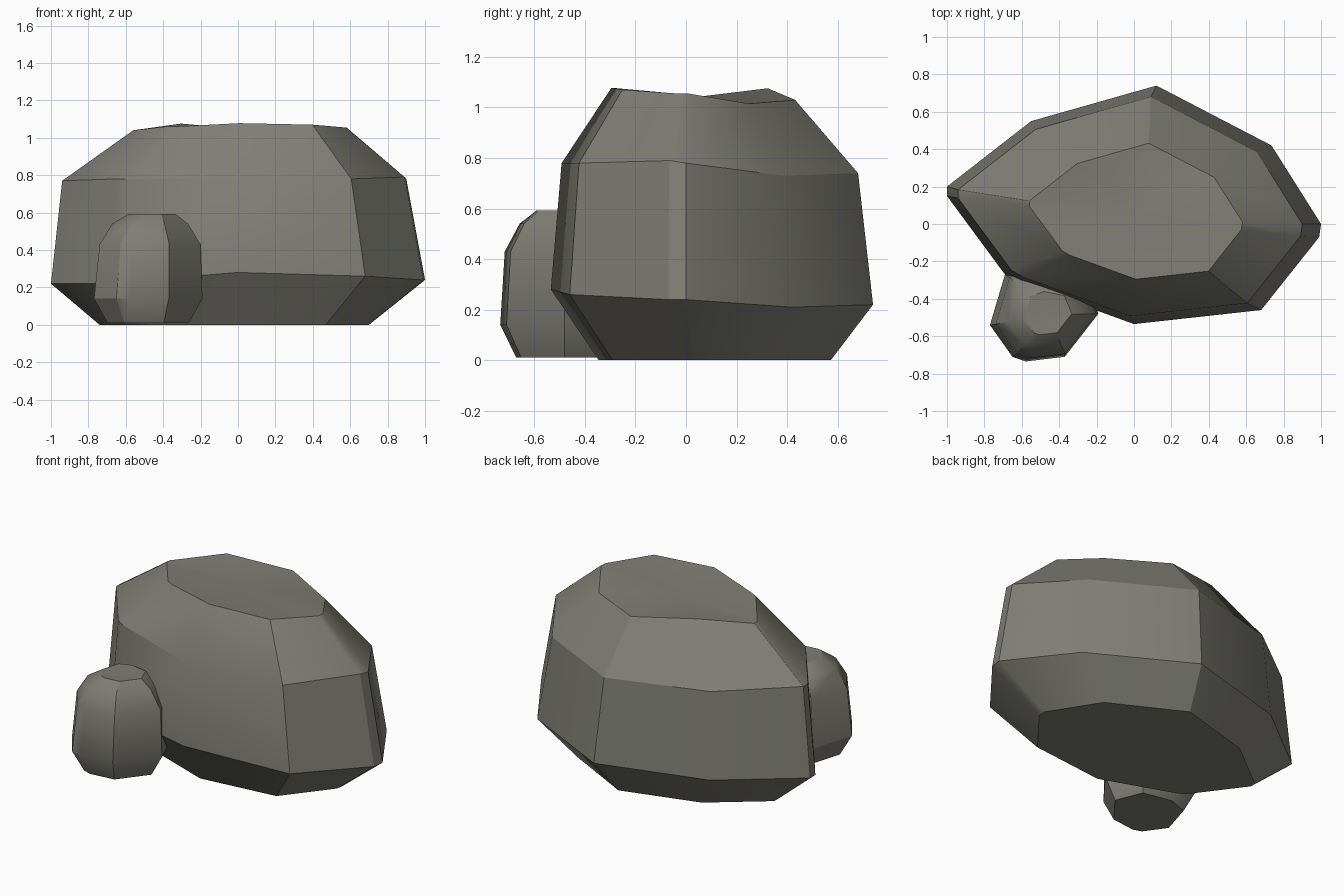
import bpy, bmesh, math

cube = bpy.data.objects.get("Cube")
if cube:
    bpy.data.objects.remove(cube, do_unlink=True)

stone = bpy.data.materials.new("grey_stone")
stone.use_nodes = True
colour = (0.21, 0.207, 0.18, 1)
stone.diffuse_color = colour
bsdf = stone.node_tree.nodes["Principled BSDF"]
bsdf.inputs["Base Color"].default_value = colour
bsdf.inputs["Roughness"].default_value = 0.9


def make_rock(name, outline, centre, rings, crown, angle):
    """Loft scaled copies of an outline; each ring is (scale, dx, dy, heights)."""
    bm = bmesh.new()
    n = len(outline)
    loops = []
    for scale, dx, dy, heights in rings:
        if not isinstance(heights, list):
            heights = [heights] * n
        loops.append([bm.verts.new((centre[0] + x * scale + dx,
                                    centre[1] + y * scale + dy, z))
                      for (x, y), z in zip(outline, heights)])
    for low, high in zip(loops, loops[1:]):
        for i in range(n):
            j = (i + 1) % n
            bm.faces.new((low[i], low[j], high[j], high[i]))
    bm.faces.new(loops[0][::-1])
    # shallow crown fanned from one point
    tip = bm.verts.new(crown)
    for i in range(n):
        bm.faces.new((loops[-1][i], loops[-1][(i + 1) % n], tip))
    bmesh.ops.recalc_face_normals(bm, faces=bm.faces)
    mesh = bpy.data.meshes.new(name)
    bm.to_mesh(mesh)
    bm.free()
    mesh.materials.append(stone)
    obj = bpy.data.objects.new(name, mesh)
    bpy.context.collection.objects.link(obj)
    bpy.ops.object.select_all(action="DESELECT")
    obj.select_set(True)
    bpy.context.view_layer.objects.active = obj
    bpy.ops.object.shade_smooth_by_angle(angle=math.radians(angle))
    return obj


# Large boulder, with narrow chamfers on its sharpest corners
boulder_outline = [(-1, .2), (-1, .15), (-.69, -.27), (-.62, -.31), (0, -.535),
                   (.68, -.46), (.99, -.07), (1, 0), (.735, .42),
                   (.12, .74), (-.55, .55)]
belly = [.22, .22, .22, .23, .28, .26, .24, .24, .21, .22, .22]
shoulder = [.77, .77, .78, .78, .78, .78, .79, .78, .73, .74, .75]
top = [1.04, 1.04, 1.06, 1.06, 1.078, 1.07, 1.055, 1.055, 1.015, 1.03, 1.076]
make_rock("large_boulder", boulder_outline, (0, 0),
          [(.72, -.02, .04, 0), (1, 0, 0, belly),
           (.92, -.02, 0, shoulder), (.57, .01, .01, top)],
          (.02, .07, 1.045), 30)

# Small stone leaning on the front of the boulder
stone_outline = [(-.29, -.06), (-.17, -.23), (-.1, -.255), (.11, -.23),
                 (.29, 0), (.2, .22), (-.05, .27), (-.21, .21)]
make_rock("small_stone", stone_outline, (-.48, -.48),
          [(.75, 0, 0, .01), (1, 0, 0, .14), (.93, .01, 0, .43),
           (.7, .01, 0, .54), (.44, .02, 0, .592)],
          (-.47, -.48, .585), 30)
